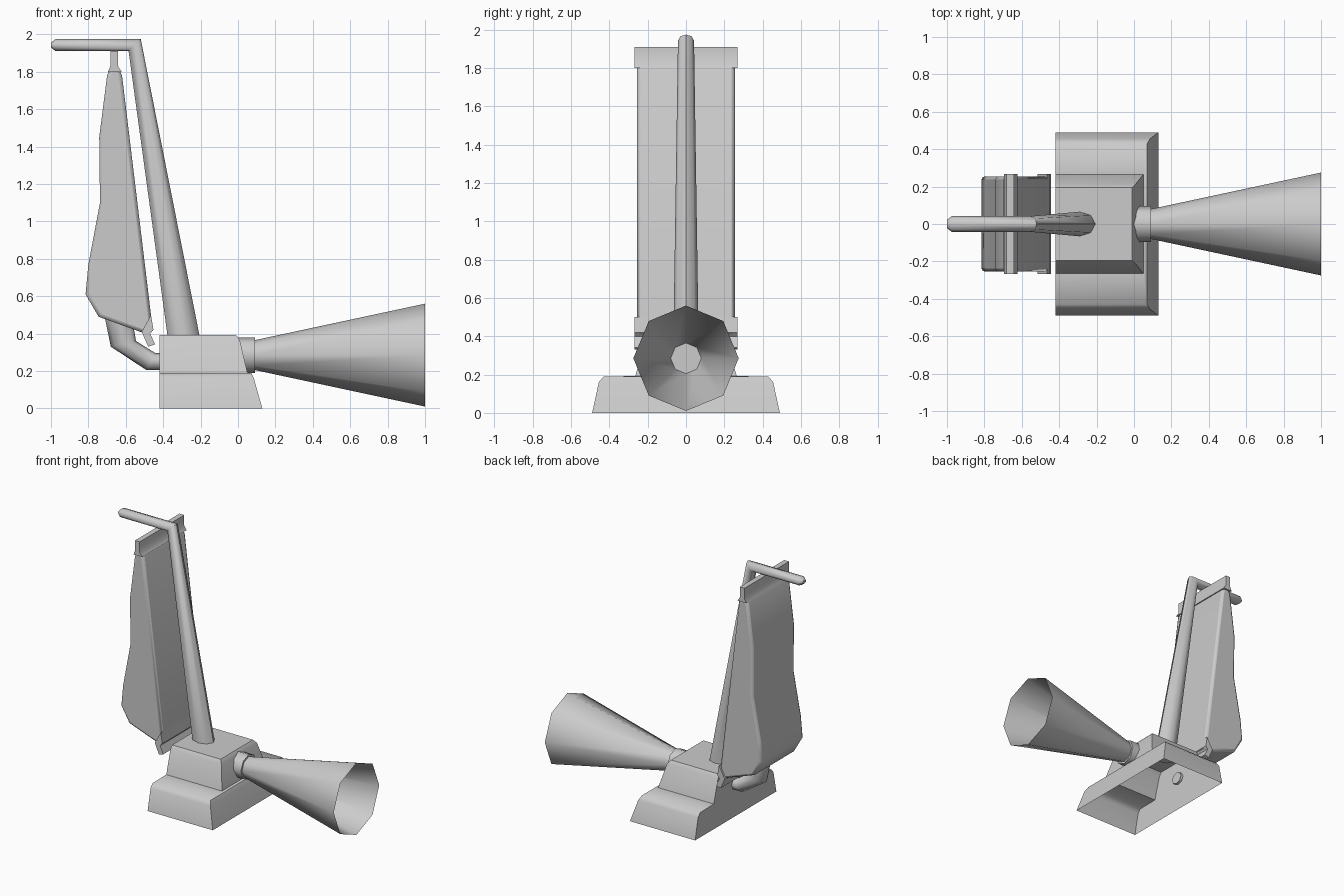
import bpy, bmesh, math
from mathutils import Vector

cube = bpy.data.objects.get("Cube")
if cube:
    bpy.data.objects.remove(cube)

grey = bpy.data.materials.new("light_grey")
grey.use_nodes = True
grey.diffuse_color = (0.6, 0.6, 0.6, 1)
grey.node_tree.nodes["Principled BSDF"].inputs["Base Color"].default_value = (0.6, 0.6, 0.6, 1)


def finish(bm, name, angle=40):
    bmesh.ops.recalc_face_normals(bm, faces=bm.faces)
    mesh = bpy.data.meshes.new(name)
    bm.to_mesh(mesh)
    bm.free()
    obj = bpy.data.objects.new(name, mesh)
    bpy.context.collection.objects.link(obj)
    mesh.materials.append(grey)
    bpy.ops.object.select_all(action="DESELECT")
    obj.select_set(True)
    bpy.context.view_layer.objects.active = obj
    bpy.ops.object.shade_smooth_by_angle(angle=math.radians(angle))
    return obj


def loft(name, rings, cap_start=True, cap_end=True, angle=40):
    """Skin a list of equal-length point rings."""
    bm = bmesh.new()
    loops = [[bm.verts.new(p) for p in ring] for ring in rings]
    n = len(loops[0])
    for a, b in zip(loops, loops[1:]):
        for i in range(n):
            j = (i + 1) % n
            bm.faces.new((a[i], a[j], b[j], b[i]))
    if cap_start:
        bm.faces.new(loops[0])
    if cap_end:
        bm.faces.new(loops[-1])
    return finish(bm, name, angle)


def tube(name, sections, cap_start=True, cap_end=True, sides=8):
    """Each section: two opposite outline points (x, z) and the half width in y."""
    rings = []
    for ax, az, bx, bz, ry in sections:
        a, b = Vector((ax, 0, az)), Vector((bx, 0, bz))
        mid, half = (a + b) / 2, (a - b) / 2
        turns = [math.tau * i / sides for i in range(sides)]
        rings.append([mid + half * math.cos(t) + Vector((0, ry * math.sin(t), 0)) for t in turns])
    return loft(name, rings, cap_start, cap_end, 50)


def slab(name, outline, half_width, bevel=0, angle=40):
    """Extrude an x-z outline evenly across y, optionally softening the side rims."""
    obj = loft(name, [[(x, y, z) for x, z in outline] for y in (-half_width, half_width)], angle=angle)
    if bevel:
        bm = bmesh.new()
        bm.from_mesh(obj.data)
        rims = [e for e in bm.edges if abs(e.verts[0].co.y - e.verts[1].co.y) < 1e-4]
        bmesh.ops.bevel(bm, geom=rims, offset=bevel, segments=2, profile=0.5, affect="EDGES")
        bm.to_mesh(obj.data)
        bm.free()
        bpy.ops.object.shade_smooth_by_angle(angle=math.radians(angle))
    return obj


# Hollow floor head stepping up to the motor housing: front x, half width, height
BACK = -0.42
steps = [(0.13, 0.49, 0), (0.085, 0.455, 0.16), (0.07, 0.43, 0.19),
         (0.05, 0.265, 0.192), (0.01, 0.215, 0.365), (-0.01, 0.195, 0.392)]
loft("floor_head", [[(BACK, -w, z), (f, -w, z), (f, w, z), (BACK, w, z)] for f, w, z in steps],
     cap_start=False, angle=50)

# Collar and flared horn nozzle
tube("nozzle_collar", [(0.0, 0.38, 0.0, 0.19, 0.095), (0.09, 0.38, 0.09, 0.19, 0.095)])
tube("horn_nozzle", [(0.09, 0.365, 0.09, 0.205, 0.08), (1.0, 0.56, 1.0, 0.01, 0.275)], cap_end=False)

# Leaning handle with a bent grip
tube("handle", [(-0.203, 0.375, -0.375, 0.375, 0.066), (-0.52, 1.975, -0.585, 1.91, 0.042),
                (-0.975, 1.975, -0.975, 1.91, 0.042), (-1.0, 1.955, -1.0, 1.93, 0.022)])

# Exhaust pipe from the housing up into the bag
tube("bag_pipe", [(-0.40, 0.295, -0.40, 0.205, 0.05), (-0.44, 0.295, -0.49, 0.205, 0.05),
                  (-0.545, 0.36, -0.68, 0.33, 0.055), (-0.57, 0.50, -0.715, 0.50, 0.06)])

# Dust bag, its top clip bar and its bottom seam flap
bag = [(-0.675, 1.83), (-0.70, 1.78), (-0.742, 1.45), (-0.738, 1.1), (-0.80, 0.77), (-0.815, 0.61),
       (-0.745, 0.49), (-0.51, 0.405), (-0.455, 0.415), (-0.62, 1.78), (-0.645, 1.83)]
slab("dust_bag", bag, 0.255, bevel=0.018, angle=60)
slab("bag_clip", [(-0.682, 1.91), (-0.682, 1.83), (-0.695, 1.80), (-0.622, 1.80),
                  (-0.642, 1.83), (-0.642, 1.91)], 0.268)
slab("bag_flap", [(-0.515, 0.41), (-0.48, 0.33), (-0.443, 0.342), (-0.47, 0.40),
                  (-0.452, 0.42), (-0.465, 0.50)], 0.268)
